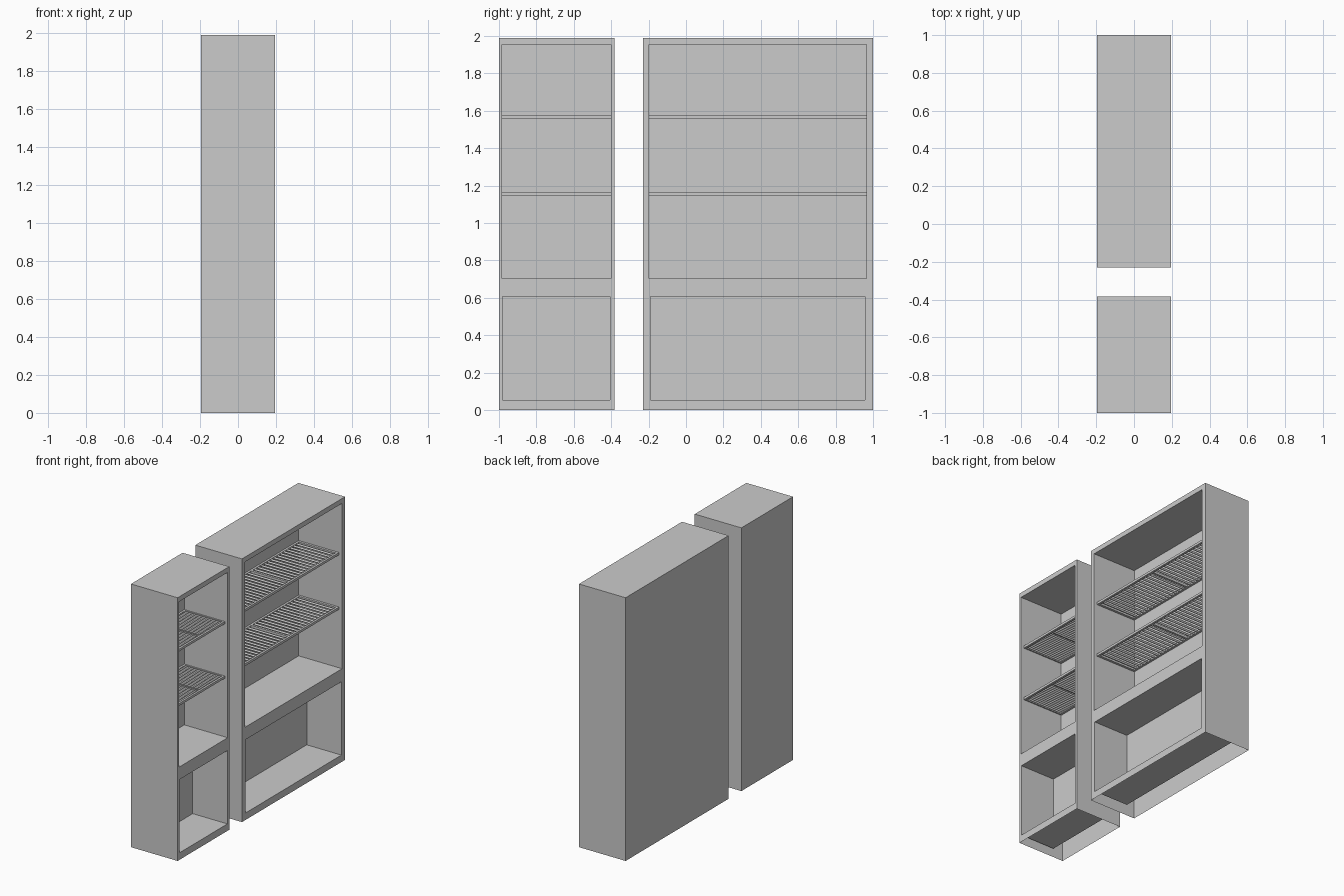
import bpy, bmesh
from math import pi
from mathutils import Matrix, Vector

if "Cube" in bpy.data.objects:
    bpy.data.objects.remove(bpy.data.objects["Cube"])

XF, XB = 0.195, -0.195       # open front side and closed back of the cabinets
TOP, MID = 1.99, 0.655
UP_Z, LOW_Z = (0.703, 1.953), (0.053, 0.607)
UP_X, LOW_X = -0.168, -0.095  # back walls of the upper and lower compartments


def finish(bm, name):
    mesh = bpy.data.meshes.new(name)
    bm.to_mesh(mesh)
    bm.free()
    obj = bpy.data.objects.new(name, mesh)
    bpy.context.collection.objects.link(obj)
    return obj


def rect(bm, x, ys, zs):
    (a, b), (c, d) = ys, zs
    return [bm.verts.new((x, y, z)) for y, z in ((a, c), (b, c), (b, d), (a, d))]


def bridge(bm, outer, inner):
    for i in range(4):
        j = (i + 1) % 4
        bm.faces.new((outer[i], outer[j], inner[j], inner[i]))


def compartment(bm, border, ys, zs, back_x):
    # front frame, recessed walls and back wall of one compartment
    mouth = rect(bm, XF, ys, zs)
    back = rect(bm, back_x, ys, zs)
    bridge(bm, border, mouth)
    bridge(bm, mouth, back)
    bm.faces.new(back)


def cabinet(name, ys, up_ys, low_ys):
    bm = bmesh.new()
    bl, br, tr, tl = rect(bm, XF, ys, (0, TOP))
    ml, mr = [bm.verts.new((XF, y, MID)) for y in ys]
    kbl, kbr, ktr, ktl = rect(bm, XB, ys, (0, TOP))
    # outer skin, open underneath
    for f in ((kbl, ktl, ktr, kbr), (tl, tr, ktr, ktl),
              (bl, ml, tl, ktl, kbl), (br, kbr, ktr, tr, mr)):
        bm.faces.new(f)
    compartment(bm, (ml, mr, tr, tl), up_ys, UP_Z, UP_X)
    compartment(bm, (bl, br, mr, ml), low_ys, LOW_Z, LOW_X)
    finish(bm, name)


def bar(bm, xs, ys, zs):
    lo, hi = Vector((xs[0], ys[0], zs[0])), Vector((xs[1], ys[1], zs[1]))
    bmesh.ops.create_cube(bm, size=1, matrix=Matrix.Translation((lo + hi) / 2)
                          @ Matrix.Diagonal((*(hi - lo), 1)))


def shelf(name, ys, z, wires=14):
    bm = bmesh.new()
    x0, x1, h = UP_X, 0.17, 0.009
    y0, y1 = ys
    s = (y1 - y0) / 1.16          # narrow shelf is a squeezed copy
    w, d = 0.016, 0.018 * s
    mid = (y0 + y1) / 2
    zs = (z - h, z + h)
    # frame rails and centre divider
    bar(bm, (x0, x0 + w), ys, zs)
    bar(bm, (x1 - w, x1), ys, zs)
    for y in (y0 + d / 2, mid, y1 - d / 2):
        bar(bm, (x0 + w, x1 - w), (y - d / 2, y + d / 2), zs)
    # round wires running front to back in both halves
    half = mid - y0
    for side in (y0, mid):
        for i in range(1, wires + 1):
            y = side + half * i / (wires + 1)
            m = (Matrix.Translation(((x0 + x1) / 2, y, z)) @ Matrix.Diagonal((1, s, 1, 1))
                 @ Matrix.Rotation(pi / 2, 4, 'Y'))
            bmesh.ops.create_cone(bm, cap_ends=True, segments=8, radius1=0.008,
                                  radius2=0.008, depth=x1 - x0 - w, matrix=m)
    obj = finish(bm, name)
    bpy.context.view_layer.objects.active = obj
    obj.select_set(True)
    bpy.ops.object.shade_smooth_by_angle(angle=pi / 3.5)
    obj.select_set(False)


# two cabinets side by side, each with two wire shelves
for label, ys, up_ys, low_ys in (
        ("narrow", (-1.0, -0.383), (-0.983, -0.401), (-0.98, -0.405)),
        ("wide", (-0.231, 1.0), (-0.197, 0.965), (-0.19, 0.957))):
    cabinet(label + "_cabinet", ys, up_ys, low_ys)
    for pos, z in (("lower", 1.154), ("upper", 1.566)):
        shelf(f"{label}_{pos}_wire_shelf", up_ys, z)
